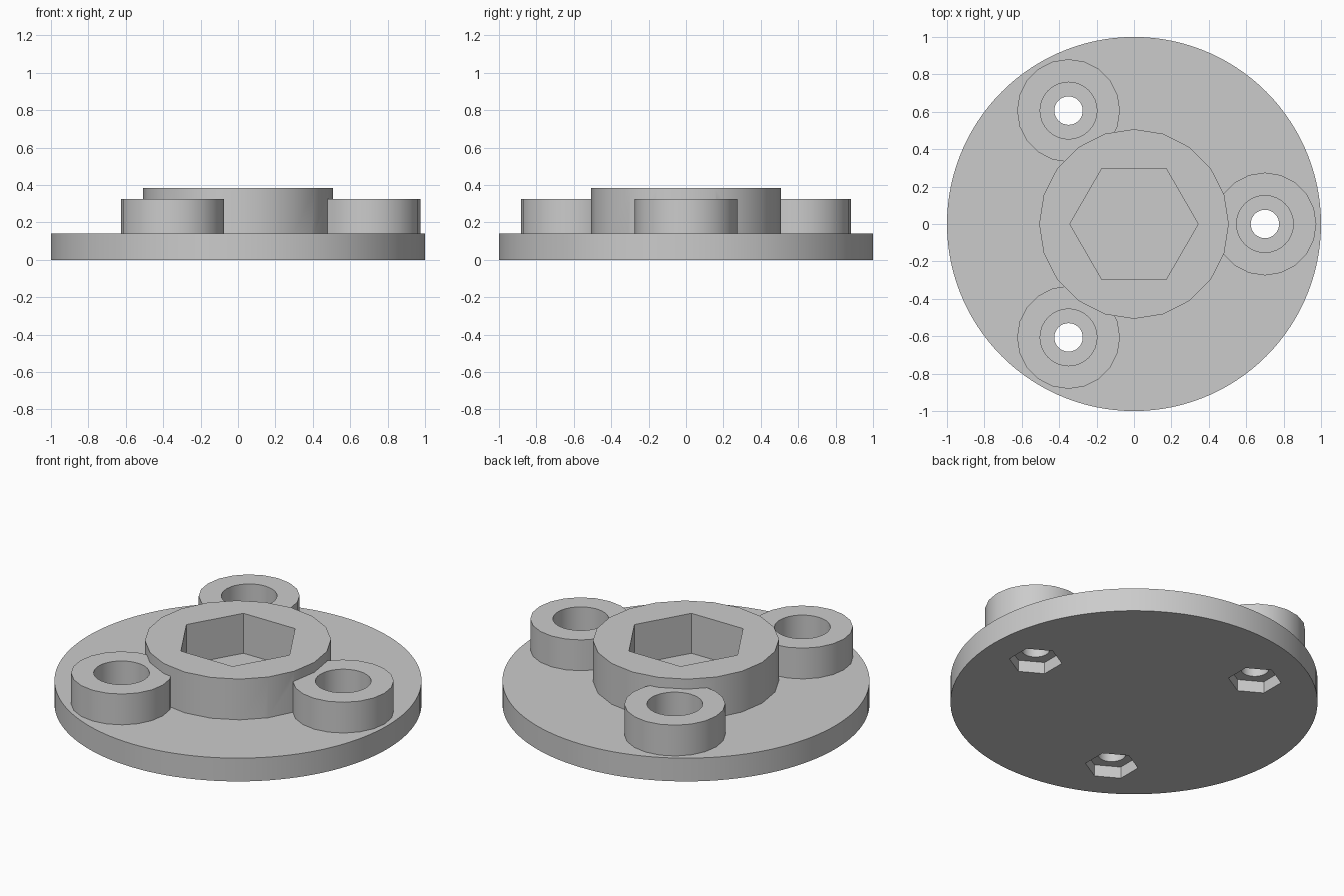
import bpy
import math

if "Cube" in bpy.data.objects:
    bpy.data.objects.remove(bpy.data.objects["Cube"], do_unlink=True)

grey = bpy.data.materials.new("plain grey")
grey.use_nodes = True
COLOUR = (0.6, 0.6, 0.6, 1)
grey.diffuse_color = COLOUR
grey.node_tree.nodes["Principled BSDF"].inputs["Base Color"].default_value = COLOUR

PLATE_TOP, BOSS_TOP, HUB_TOP = 0.14, 0.325, 0.385
BOLT_CIRCLE = 0.7


def prism(name, radius, z0, z1, sides, x=0, y=0, first=0):
    """Upright prism whose first corner lies at the given angle from +x."""
    turn = math.radians(first) + math.pi / 2
    bpy.ops.mesh.primitive_cylinder_add(
        vertices=sides, radius=radius, depth=z1 - z0,
        location=(x, y, (z0 + z1) / 2), rotation=(0, 0, turn))
    ob = bpy.context.object
    ob.name = ob.data.name = name
    ob.data.materials.append(grey)
    return ob


def combine(body, tool, operation):
    """Join or cut the body with a tool, then discard the tool."""
    tool.hide_render = True
    bpy.ops.object.select_all(action="DESELECT")
    bpy.context.view_layer.objects.active = body
    body.select_set(True)
    mod = body.modifiers.new(operation.lower(), "BOOLEAN")
    mod.operation = operation
    mod.solver = "EXACT"
    mod.object = tool
    bpy.ops.object.modifier_apply(modifier=mod.name)
    bpy.data.objects.remove(tool, do_unlink=True)


# Round plate with the central hub
body = prism("flange_plate", 1.0, 0, PLATE_TOP, 120)
combine(body, prism("hub", 0.507, 0.1, HUB_TOP, 20), "UNION")

# Three bosses around the hub
centres = []
for i in range(3):
    a = math.radians(120 * i)
    centres.append((BOLT_CIRCLE * math.cos(a), BOLT_CIRCLE * math.sin(a)))
for x, y in centres:
    combine(body, prism("boss", 0.275, 0.1, BOSS_TOP, 20, x, y), "UNION")

# Hexagonal socket in the hub
combine(body, prism("hub_socket", 0.343, PLATE_TOP + 0.005, 0.6, 6), "DIFFERENCE")

# Bolt head recess, bolt hole and nut pocket in each boss
for x, y in centres:
    combine(body, prism("head_recess", 0.152, PLATE_TOP, 0.6, 32, x, y), "DIFFERENCE")
    combine(body, prism("bolt_hole", 0.076, -0.2, 0.6, 32, x, y), "DIFFERENCE")
    combine(body, prism("nut_pocket", 0.145, -0.2, 0.07, 6, x, y, 30), "DIFFERENCE")

# Smooth round walls, crisp rims and hexagon corners
bpy.ops.object.select_all(action="DESELECT")
body.select_set(True)
bpy.context.view_layer.objects.active = body
bpy.ops.object.transform_apply(location=True, rotation=True, scale=True)
bpy.ops.object.shade_smooth_by_angle(angle=math.radians(30))
